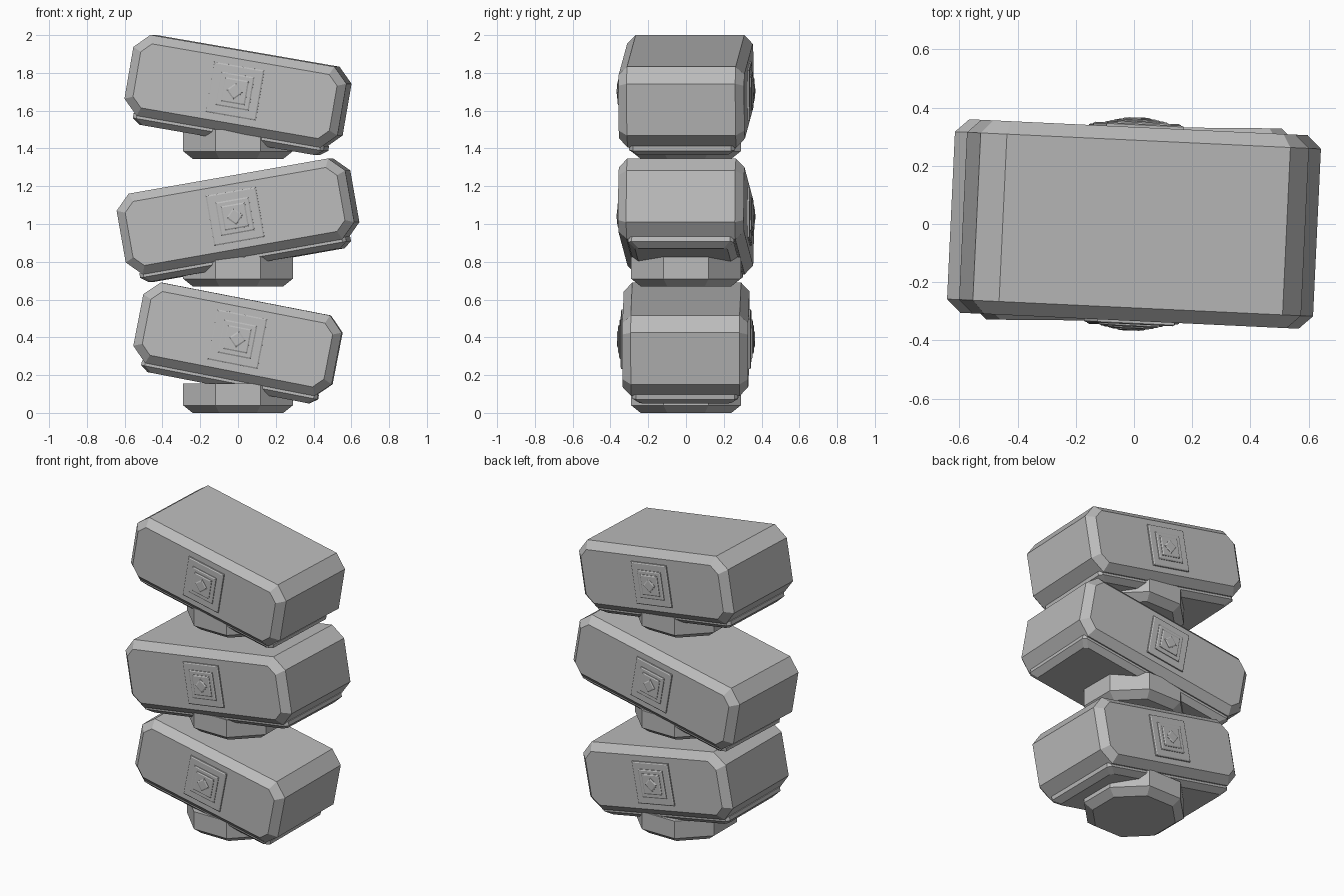
import bpy, bmesh
from math import pi, cos, sin, radians, sqrt
from mathutils import Matrix, Vector

cube = bpy.data.objects.get("Cube")
if cube:
    bpy.data.objects.remove(cube)

stone = bpy.data.materials.new("grey_stone")
stone.use_nodes = True
stone.diffuse_color = (0.5, 0.5, 0.5, 1)
stone.node_tree.nodes["Principled BSDF"].inputs["Base Color"].default_value = (0.5, 0.5, 0.5, 1)


def chamfered_rect(w, h, c):
    """Outline of a rectangle with cut corners, from half sizes."""
    return [(w - c, -h), (w, c - h), (w, h - c), (w - c, h),
            (c - w, h), (-w, h - c), (-w, c - h), (c - w, -h)]


def regular(n, radius, turn):
    return [(radius * cos(turn + 2 * pi * i / n), radius * sin(turn + 2 * pi * i / n))
            for i in range(n)]


def loft(name, rings, matrix):
    """Join (outline, height) rings along local z and cap both ends."""
    bm = bmesh.new()
    loops = [[bm.verts.new((x, y, z)) for x, y in outline] for outline, z in rings]
    bm.faces.new(loops[0])
    bm.faces.new(loops[-1])
    for a, b in zip(loops, loops[1:]):
        for i in range(len(a)):
            j = (i + 1) % len(a)
            bm.faces.new((a[i], a[j], b[j], b[i]))
    bm.transform(matrix)
    bmesh.ops.recalc_face_normals(bm, faces=bm.faces)
    mesh = bpy.data.meshes.new(name)
    bm.to_mesh(mesh)
    bm.free()
    mesh.materials.append(stone)
    obj = bpy.data.objects.new(name, mesh)
    bpy.context.collection.objects.link(obj)
    return obj


HEIGHT, DEPTH, CORNER, EDGE = 0.217, 0.333, 0.078, 0.045
OCT = 1 / cos(pi / 8)
SIDE = Matrix.Rotation(pi / 2, 4, 'X')   # local z points to the front


def build_tier(label, half_width, centre_z, tilt, yaw, neck_z):
    place = (Matrix.Translation((0, 0, centre_z)) @ Matrix.Rotation(radians(yaw), 4, 'Z')
             @ Matrix.Rotation(radians(tilt), 4, 'Y'))

    # Main block: cut-corner prism with bevelled front and back rims
    full = chamfered_rect(half_width, HEIGHT, CORNER)
    inner = chamfered_rect(half_width - EDGE, HEIGHT - EDGE, CORNER - EDGE * (2 - sqrt(2)))
    loft(label + "_block", [(inner, -DEPTH), (full, EDGE - DEPTH),
                            (full, DEPTH - EDGE), (inner, DEPTH)], place @ SIDE)

    # Plate under the block, tapering downwards
    w = half_width - 0.06
    loft(label + "_under_plate", [(chamfered_rect(w - 0.04, 0.245, 0.02), -HEIGHT - 0.045),
                                  (chamfered_rect(w, 0.28, 0.02), -HEIGHT - 0.015),
                                  (chamfered_rect(w, 0.28, 0.02), 0.01 - HEIGHT)], place)

    # Eight-sided neck below the tier
    wide = regular(8, 0.29 * OCT, pi / 8)
    loft(label + "_neck", [(regular(8, 0.24 * OCT, pi / 8), 0), (wide, 0.04), (wide, 0.155)],
         Matrix.Translation((0, 0, neck_z)))

    # Stepped square emblem on front and back, with a diamond in the middle
    for face, spin in (("front", 0), ("back", pi)):
        facing = place @ Matrix.Rotation(spin, 4, 'Z') @ SIDE
        steps = ((0.135, 0.012, pi / 4), (0.09, 0.02, pi / 4),
                 (0.065, 0.027, pi / 4), (0.032, 0.033, 0))
        for i, (half, rise, turn) in enumerate(steps):
            radius = half * sqrt(2)
            loft(f"{label}_{face}_emblem_{i + 1}",
                 [(regular(4, radius, turn), DEPTH - 0.01),
                  (regular(4, radius, turn), DEPTH + rise - 0.004),
                  (regular(4, radius - 0.01, turn), DEPTH + rise)], facing)


build_tier("lower", 0.535, 0.39, 11, -0.5, 0)
build_tier("middle", 0.615, 1.04, -10, -2.7, 0.67)
build_tier("upper", 0.573, 1.703, 9.8, -2.7, 1.345)
